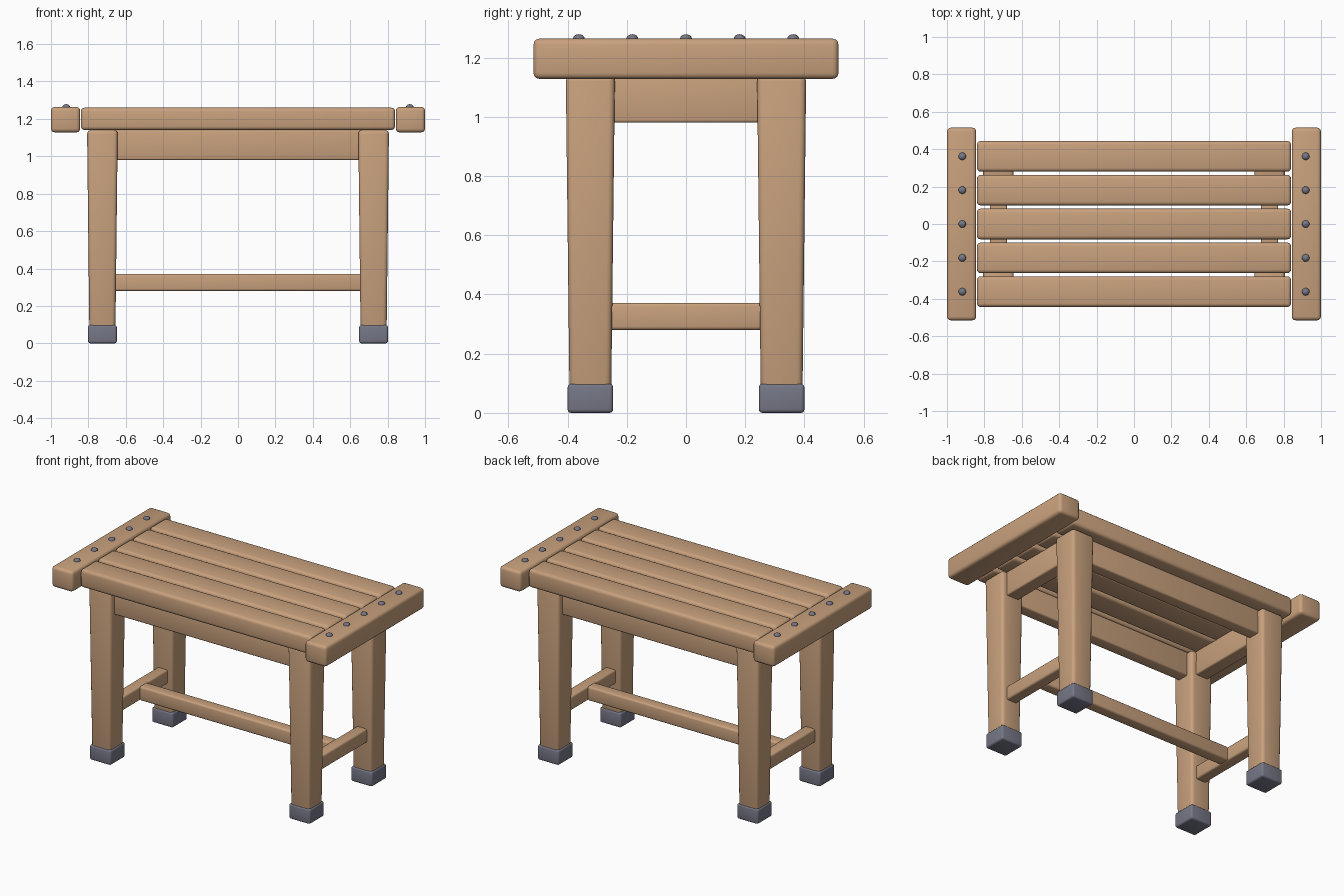
import bpy, bmesh, math

if "Cube" in bpy.data.objects:
    bpy.data.objects.remove(bpy.data.objects["Cube"])


def material(name, rgb):
    m = bpy.data.materials.new(name)
    m.diffuse_color = (*rgb, 1)
    m.use_nodes = True
    m.node_tree.nodes["Principled BSDF"].inputs["Base Color"].default_value = m.diffuse_color
    return m


WOOD = material("warm wood", (0.58, 0.355, 0.205))
METAL = material("slate grey", (0.18, 0.185, 0.24))


def finish(name, bm, mat):
    me = bpy.data.meshes.new(name)
    bm.to_mesh(me)
    bm.free()
    me.materials.append(mat)
    ob = bpy.data.objects.new(name, me)
    bpy.context.collection.objects.link(ob)
    bpy.ops.object.select_all(action='DESELECT')
    ob.select_set(True)
    bpy.context.view_layer.objects.active = ob
    bpy.ops.object.shade_smooth_by_angle(angle=math.radians(40))
    return ob


def block(name, x, y, z, mat=WOOD, bevel=0.015, taper=1.0):
    """Rounded box given (min, max) per axis; taper scales the bottom end."""
    bm = bmesh.new()
    bmesh.ops.create_cube(bm, size=1)
    for v in bm.verts:
        s = taper if v.co.z < 0 else 1
        v.co.x = sum(x) / 2 + v.co.x * (x[1] - x[0]) * s
        v.co.y = sum(y) / 2 + v.co.y * (y[1] - y[0]) * s
        v.co.z = sum(z) / 2 + v.co.z * (z[1] - z[0])
    bmesh.ops.bevel(bm, geom=bm.edges[:], offset=bevel, segments=3,
                    profile=0.5, affect='EDGES')
    return finish(name, bm, mat)


def around(c, h):
    return (c - h, c + h)


LEG_X, LEG_Y = 0.725, 0.323
ROWS = [i * 0.181 for i in range(-2, 3)]

# Seat planks
for y in ROWS:
    block("seat_plank", (-0.84, 0.84), around(y, 0.082), (1.14, 1.26), bevel=0.02)

for sx in (-1, 1):
    # End boards with a row of domed bolts
    block("end_board", around(sx * 0.922, 0.078), (-0.515, 0.515), (1.128, 1.264), bevel=0.02)
    for y in ROWS:
        bm = bmesh.new()
        bmesh.ops.create_uvsphere(bm, u_segments=16, v_segments=8, radius=0.02)
        for v in bm.verts:
            v.co = (v.co.x + sx * 0.918, v.co.y + y, v.co.z * 0.75 + 1.264)
        finish("bolt", bm, METAL)

    # Tapered legs with foot caps
    for sy in (-1, 1):
        cx, cy = sx * LEG_X, sy * LEG_Y
        block("leg", around(cx, 0.082), around(cy, 0.083), (0.003, 1.14), taper=0.84, bevel=0.02)
        block("foot_cap", around(cx, 0.077), around(cy, 0.077), (0, 0.098), METAL, bevel=0.012)

    # Short apron and stretcher between the legs at each end
    block("side_apron", around(sx * LEG_X, 0.046), (-0.28, 0.28), (0.98, 1.14), bevel=0.01)
    block("side_stretcher", around(sx * LEG_X, 0.038), (-0.28, 0.28), (0.28, 0.372), bevel=0.012)

# Long aprons under the seat
for sy in (-1, 1):
    block("long_apron", (-0.68, 0.68), around(sy * LEG_Y, 0.04), (0.98, 1.14), bevel=0.01)

# Long central stretcher
block("long_stretcher", (-0.695, 0.695), (-0.038, 0.038), (0.28, 0.372), bevel=0.012)
